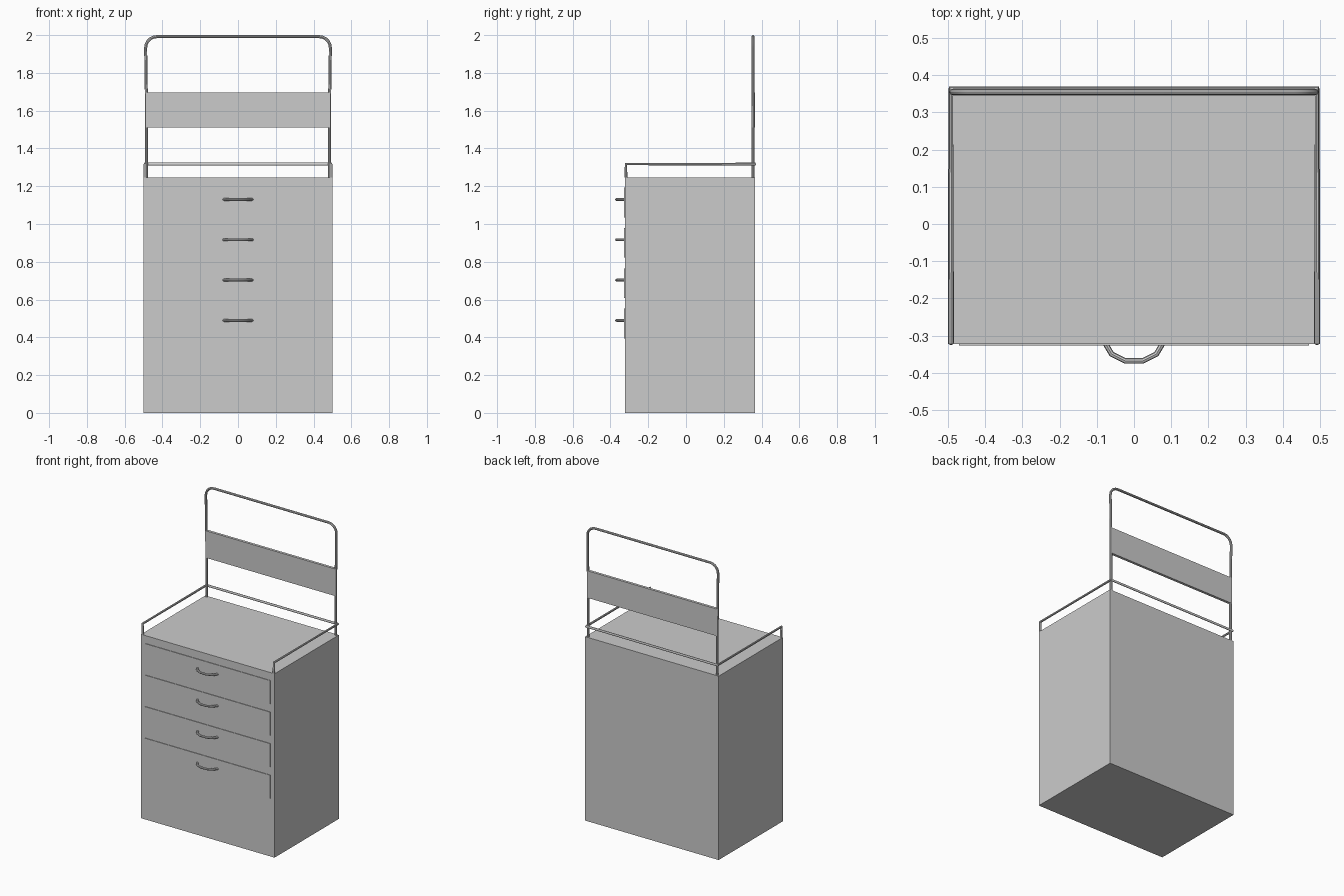
import bpy, math

if "Cube" in bpy.data.objects:
    bpy.data.objects.remove(bpy.data.objects["Cube"])


def box(name, x0, x1, y0, y1, z0, z1):
    bpy.ops.mesh.primitive_cube_add(
        size=1, location=((x0 + x1) / 2, (y0 + y1) / 2, (z0 + z1) / 2))
    ob = bpy.context.object
    ob.name = name
    ob.scale = (x1 - x0, y1 - y0, z1 - z0)
    bpy.ops.object.transform_apply(location=False, rotation=False, scale=True)
    return ob


def tube(name, points, radius):
    cu = bpy.data.curves.new(name, 'CURVE')
    cu.dimensions = '3D'
    cu.bevel_depth = radius
    cu.bevel_resolution = 2
    cu.use_fill_caps = True
    sp = cu.splines.new('POLY')
    sp.points.add(len(points) - 1)
    for p, co in zip(sp.points, points):
        p.co = (*co, 1)
    ob = bpy.data.objects.new(name, cu)
    bpy.context.collection.objects.link(ob)
    # turn the curve into a mesh with smooth sides
    bpy.ops.object.select_all(action='DESELECT')
    ob.select_set(True)
    bpy.context.view_layer.objects.active = ob
    bpy.ops.object.convert(target='MESH')
    bpy.ops.object.shade_smooth_by_angle(angle=math.radians(40))
    return bpy.context.object


# cabinet body
top = 1.245
box("cabinet_body", -0.5, 0.5, -0.323, 0.365, 0, top)

# drawer fronts with bow handles
handle = [(-0.076, -0.323), (-0.06, -0.350), (-0.024, -0.368),
          (0.024, -0.368), (0.06, -0.350), (0.076, -0.323)]
for i in range(4):
    z = 1.13 - 0.2135 * i
    box(f"drawer_front_{i + 1}", -0.47, 0.47, -0.327, -0.320, z - 0.095, z + 0.062)
    tube(f"drawer_handle_{i + 1}", [(x, y, z) for x, y in handle], 0.0075)

# guard rail round the sides and back of the top
rx, ry0, ry1, rz = 0.492, -0.318, 0.365, 1.317
tube("guard_rail", [(-rx, ry0, top), (-rx, ry0, rz), (-rx, ry1, rz),
                    (rx, ry1, rz), (rx, ry0, rz), (rx, ry0, top)], 0.008)

# tall rear frame with rounded upper corners
fx, fy, fz, r = 0.489, 0.355, 1.992, 0.06
right = [(0.484, fy, top), (0.484, fy, 1.6)]
for k in range(6):
    a = math.radians(18 * k)
    right.append((fx - r + r * math.cos(a), fy, fz - r + r * math.sin(a)))
left = [(-x, y, z) for x, y, z in reversed(right)]
tube("rear_frame", right + left, 0.008)

# panel across the rear frame
box("rear_panel", -0.487, 0.487, 0.346, 0.364, 1.512, 1.695)
